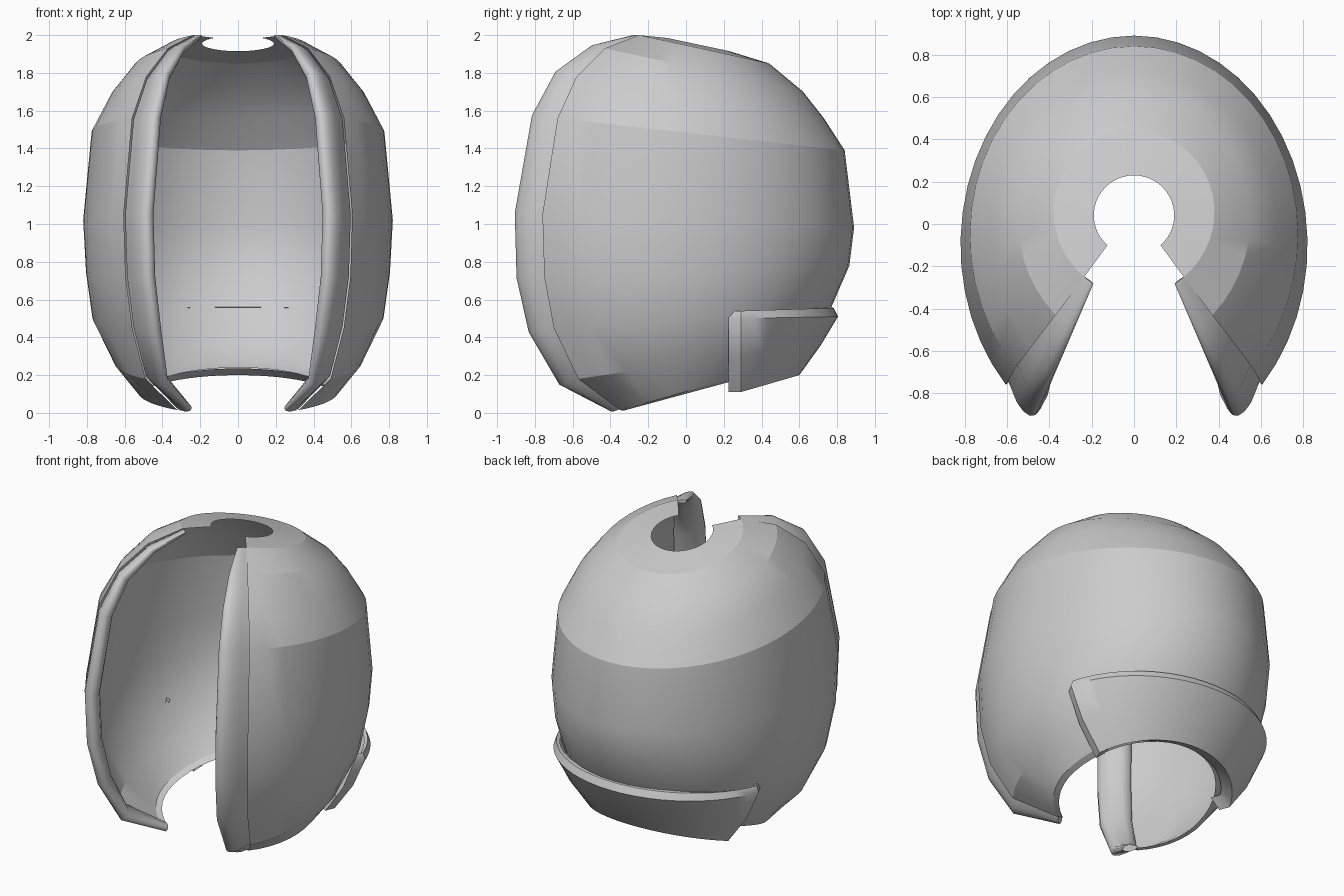
import bpy, bmesh, math
from mathutils import Vector

if "Cube" in bpy.data.objects:
    bpy.data.objects.remove(bpy.data.objects["Cube"])

grey = bpy.data.materials.new("plain_grey")
grey.diffuse_color = (0.6, 0.6, 0.6, 1)
grey.use_nodes = True
grey.node_tree.nodes["Principled BSDF"].inputs["Base Color"].default_value = grey.diffuse_color


def make(name, rows, closed=False, caps=False, angle=30):
    """Skin a grid of points; closed joins the last row to the first."""
    bm = bmesh.new()
    g = [[bm.verts.new(p) for p in r] for r in rows]
    for i in range(len(g) if closed else len(g) - 1):
        a, b = g[i], g[(i + 1) % len(g)]
        for j in range(len(a) - 1):
            bm.faces.new((a[j], a[j + 1], b[j + 1], b[j]))
    if caps:
        bm.faces.new([r[0] for r in g])
        bm.faces.new([r[-1] for r in g])
    bmesh.ops.recalc_face_normals(bm, faces=bm.faces)
    me = bpy.data.meshes.new(name)
    bm.to_mesh(me)
    bm.free()
    me.materials.append(grey)
    ob = bpy.data.objects.new(name, me)
    bpy.context.collection.objects.link(ob)
    bpy.ops.object.select_all(action='DESELECT')
    bpy.context.view_layer.objects.active = ob
    ob.select_set(True)
    bpy.ops.object.shade_smooth_by_angle(angle=math.radians(angle))
    return ob


def ring(w, cy, yb, ye, ze, zb, xe=None, n=36):
    """Tilted open oval, from the right front end round the back to the left."""
    if ye < cy:
        a0 = -math.acos(xe / w)
        front = (cy - ye) / math.sin(-a0)
    else:
        a0 = math.asin((ye - cy) / (yb - cy))
        front = yb - cy
    pts = []
    for i in range(n + 1):
        a = a0 + (math.pi - 2 * a0) * i / n
        s = math.sin(a)
        y = cy + s * (front if s < 0 else yb - cy)
        pts.append(Vector((w * math.cos(a), y, ze + (zb - ze) * (y - ye) / (yb - ye))))
    return pts


# Shell levels: half width, centre y, back y, end x, end y, end z, back z, trim scale
levels = [
    (.19, .04, .23, .125, -.10, 1.985, 1.915, 0),
    (.38, .06, .44, .235, -.25, 2.00, 1.85, .27),
    (.55, .03, .62, .37, -.43, 1.93, 1.70, .55),
    (.67, .00, .73, .485, -.58, 1.78, 1.56, .8),
    (.775, -.05, .84, .56, -.68, 1.56, 1.39, .95),
    (.82, -.10, .89, .605, -.76, 1.05, .98, 1),
    (.805, -.10, .865, .595, -.75, .72, .78, 1),
    (.77, -.08, .77, .56, -.70, .45, .56, .95),
    (.65, -.05, .65, .49, -.57, .18, .36, .75),
    (.53, .00, .56, .32, -.35, .015, .27, .45),
]
rings = [ring(w, cy, yb, ye, ze, zb, xe) for w, cy, yb, xe, ye, ze, zb, _ in levels]

# Thin open shell, creased around the crown and shoulder
lip = ring(.49, .0, .51, -.33, .012, .24, .29)
make("shell", rings + [lip], angle=20)

# Rounded trim along each front edge: (towards opening, outwards) section
section = [(-.015, -.02), (.05, -.006), (.10, .004), (.15, .002), (.185, -.012),
           (.196, -.035), (.185, -.065), (.155, -.085), (.10, -.09), (.03, -.075),
           (-.01, -.05)]
edge = [r[0] for r in rings]
stations = []
for k in range(1, len(levels)):
    t = (edge[min(k + 1, len(edge) - 1)] - edge[k - 1]).normalized()
    back = rings[k][1] - rings[k][0]
    s = -(back - t * back.dot(t)).normalized()
    nrm = t.cross(s)
    if nrm.dot(edge[k] - Vector((0, 0, 1))) < 0:
        nrm = -nrm
    c = levels[k][-1]
    stations.append([edge[k] + (s * a + nrm * b) * c for a, b in section])
# keep the tips within the overall height
for st in stations:
    for p in st:
        p.z = min(max(p.z, 0.0), 2.0)
columns = [list(col) for col in zip(*stations)]
for side, name in ((1, "right_trim"), (-1, "left_trim")):
    make(name, [[Vector((p.x * side, p.y, p.z)) for p in col] for col in columns],
         closed=True, caps=True, angle=50)

# Raised collar around the lower back: half width, back y, end z, back z
collar = [(.74, .755, .525, .56), (.76, .782, .54, .556), (.775, .805, .50, .51),
          (.69, .715, .30, .36), (.56, .60, .11, .20), (.50, .515, .17, .235)]
rows = []
for w, yb, ze, zb in collar:
    r = ring(w, .1, yb, .29, ze, zb, n=24)
    ends = [Vector((r[i].x * .95, .225, r[i].z)) for i in (0, -1)]
    rows.append([ends[0]] + r + [ends[1]])
make("back_collar", rows, angle=45)
